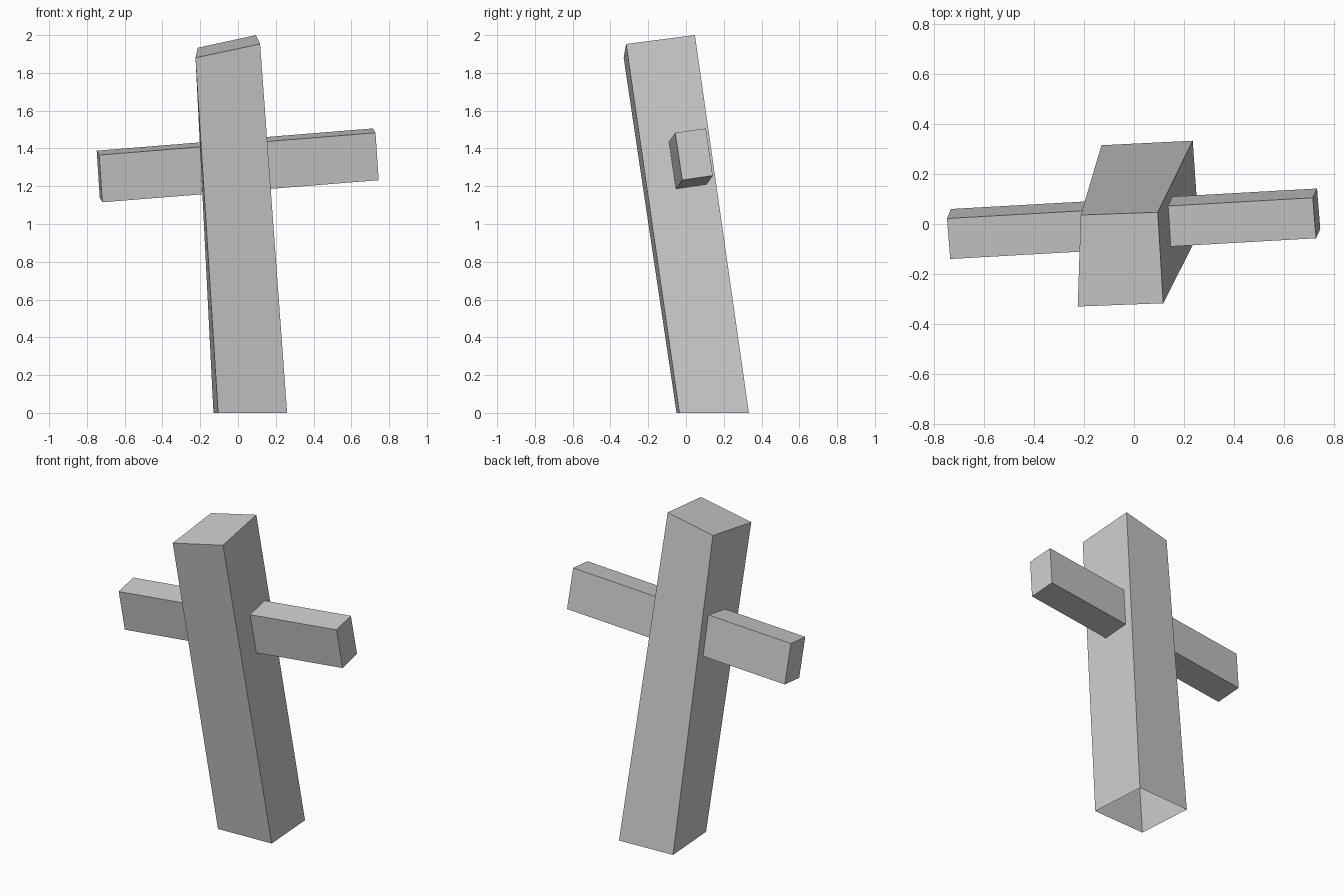
import bpy
import bmesh

cube = bpy.data.objects.get("Cube")
if cube:
    bpy.data.objects.remove(cube, do_unlink=True)

# One plain grey for the whole model
grey = bpy.data.materials.new("stone_grey")
grey.use_nodes = True
colour = (0.6, 0.6, 0.6, 1.0)
grey.diffuse_color = colour
shader = next(n for n in grey.node_tree.nodes if n.type == 'BSDF_PRINCIPLED')
shader.inputs["Base Color"].default_value = colour


def beam(name, start, end, open_start=False):
    """Flat-sided beam bridged between two four-cornered ends."""
    bm = bmesh.new()
    a = [bm.verts.new(p) for p in start]
    b = [bm.verts.new(p) for p in end]
    for i in range(4):
        j = (i + 1) % 4
        bm.faces.new((a[i], a[j], b[j], b[i]))
    caps = [bm.faces.new(a[::-1]), bm.faces.new(b)]
    bmesh.ops.recalc_face_normals(bm, faces=bm.faces[:])
    if open_start:
        bmesh.ops.delete(bm, geom=[caps[0]], context='FACES_ONLY')
    mesh = bpy.data.meshes.new(name)
    bm.to_mesh(mesh)
    bm.free()
    mesh.materials.append(grey)
    obj = bpy.data.objects.new(name, mesh)
    bpy.context.collection.objects.link(obj)
    return obj


# Leaning post, cut level at the ground and open underneath
beam("leaning_post",
     [(-0.105, -0.05, 0), (0.26, -0.035, 0), (0.235, 0.333, 0), (-0.13, 0.315, 0)],
     [(-0.225, -0.33, 1.88), (0.117, -0.317, 1.953),
      (0.095, 0.047, 2.0), (-0.213, 0.036, 1.933)],
     open_start=True)

# Tilted crossbar passing through the post
beam("crossbar",
     [(-0.735, -0.14, 1.365), (-0.748, 0.022, 1.388),
      (-0.732, 0.06, 1.14), (-0.718, -0.104, 1.115)],
     [(0.728, -0.057, 1.483), (0.715, 0.105, 1.506),
      (0.732, 0.142, 1.256), (0.745, -0.02, 1.232)])
